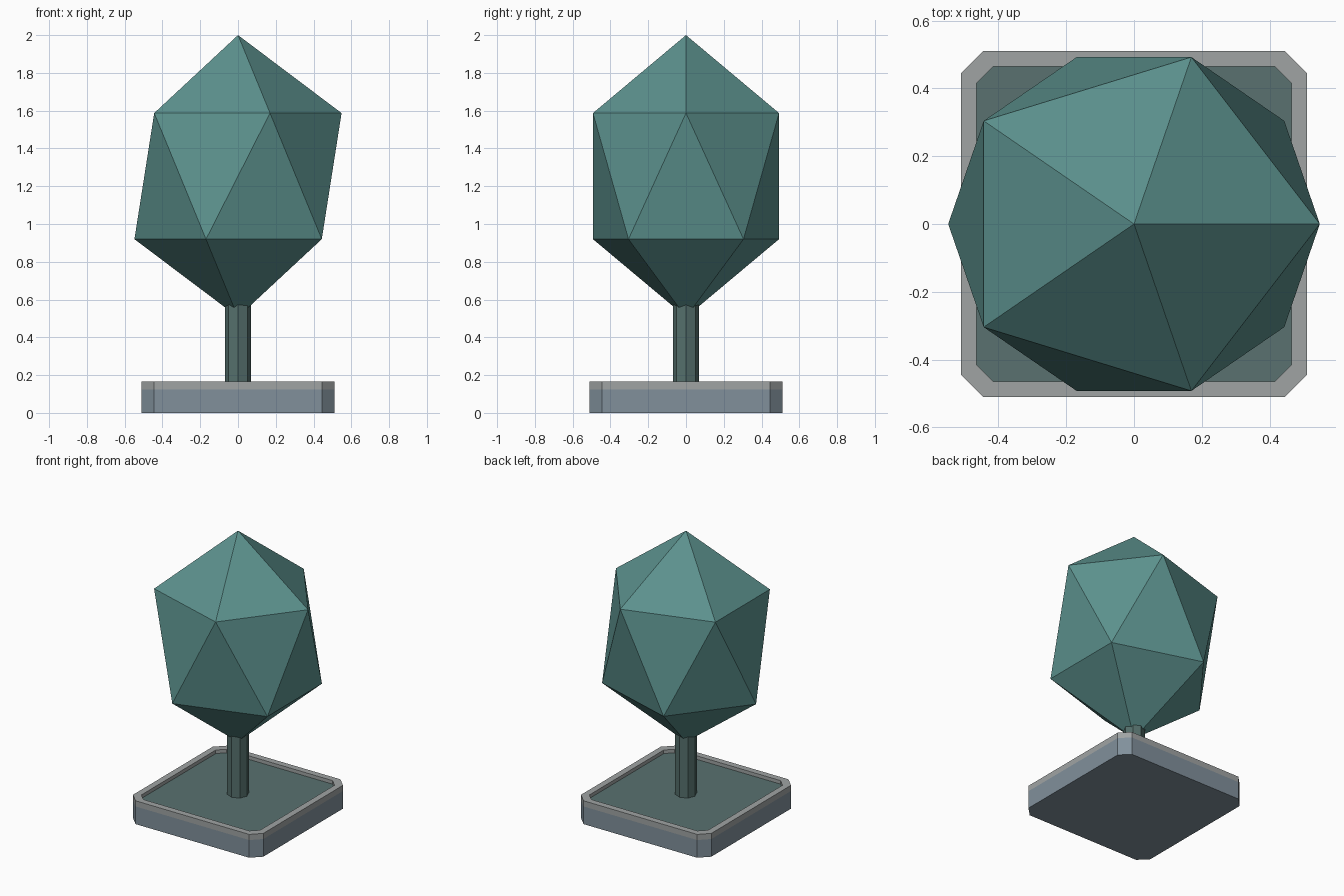
import bpy, bmesh

if "Cube" in bpy.data.objects:
    bpy.data.objects.remove(bpy.data.objects["Cube"])


def material(name, rgb):
    m = bpy.data.materials.new(name)
    m.diffuse_color = (*rgb, 1)
    m.use_nodes = True
    m.node_tree.nodes["Principled BSDF"].inputs["Base Color"].default_value = m.diffuse_color
    return m


def outline(half, inner):
    # square with clipped corners, counter-clockwise
    a, b = half, inner
    return [(a, -b), (a, b), (b, a), (-b, a), (-a, b), (-a, -b), (-b, -a), (b, -a)]


def loop(bm, pts, z):
    return [bm.verts.new((x, y, z)) for x, y in pts]


def skin(bm, lower, upper):
    n = len(lower)
    for i in range(n):
        j = (i + 1) % n
        bm.faces.new((lower[i], lower[j], upper[j], upper[i]))


def finish(bm, name, mat):
    bmesh.ops.recalc_face_normals(bm, faces=bm.faces)
    me = bpy.data.meshes.new(name)
    bm.to_mesh(me)
    bm.free()
    me.materials.append(mat)
    ob = bpy.data.objects.new(name, me)
    bpy.context.collection.objects.link(ob)
    return ob


def slab(name, pts, z0, z1, mat):
    bm = bmesh.new()
    low, top = loop(bm, pts, z0), loop(bm, pts, z1)
    skin(bm, low, top)
    bm.faces.new(low[::-1])
    bm.faces.new(top)
    return finish(bm, name, mat)


def frame(name, outer, inner, z0, z1, mat):
    bm = bmesh.new()
    rings = [loop(bm, outer, z0), loop(bm, outer, z1),
             loop(bm, inner, z1), loop(bm, inner, z0)]
    for i in range(4):
        skin(bm, rings[i], rings[(i + 1) % 4])
    return finish(bm, name, mat)


slate = material("slate", (0.22, 0.28, 0.33))
stone = material("stone", (0.35, 0.37, 0.37))
moss = material("moss", (0.10, 0.165, 0.16))
bark = material("bark", (0.09, 0.16, 0.15))
leaf = material("leaf", (0.107, 0.285, 0.27))

outer = outline(0.51, 0.445)
inner = outline(0.465, 0.415)

# planter: base, raised rim and sunken bed
slab("planter_base", outer, 0, 0.125, slate)
frame("planter_rim", outer, inner, 0.125, 0.165, stone)
slab("planter_bed", inner, 0.125, 0.14, moss)

# eight-sided trunk
bpy.ops.mesh.primitive_cylinder_add(vertices=8, radius=0.07, depth=0.46, location=(0, 0, 0.36))
trunk = bpy.context.object
trunk.name = "trunk"
trunk.data.materials.append(bark)

# faceted canopy
bpy.ops.mesh.primitive_ico_sphere_add(subdivisions=1, radius=1, location=(0, 0, 1.2535))
canopy = bpy.context.object
canopy.name = "canopy"
canopy.scale = (0.613, 0.579, 0.7465)
canopy.data.materials.append(leaf)
